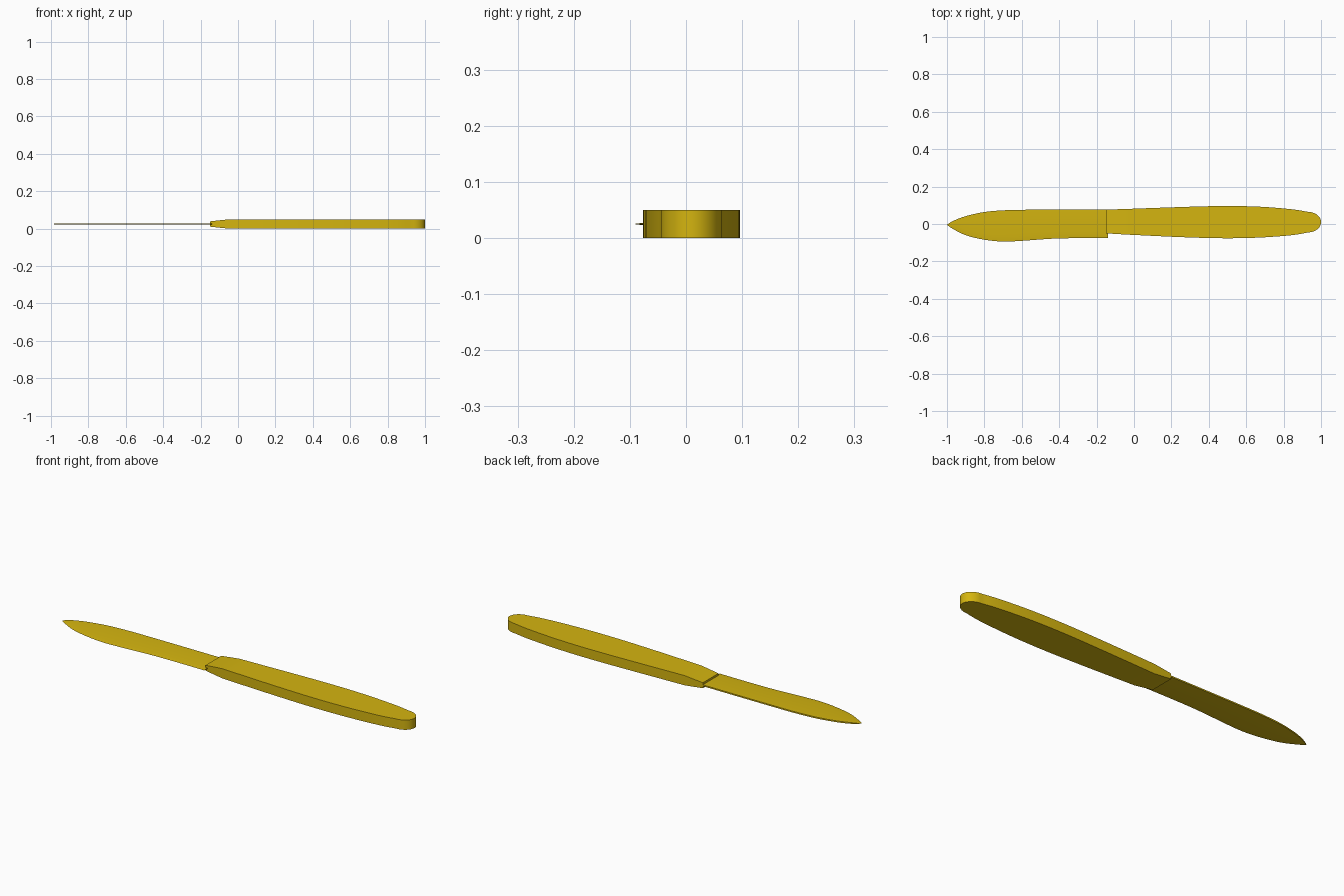
import bpy, bmesh, math

cube = bpy.data.objects.get("Cube")
if cube:
    bpy.data.objects.remove(cube, do_unlink=True)

gold = bpy.data.materials.new("golden yellow")
gold.use_nodes = True
gold.diffuse_color = (0.66, 0.46, 0.005, 1)
gold.node_tree.nodes["Principled BSDF"].inputs["Base Color"].default_value = gold.diffuse_color

MID = 0.025  # height of the centre plane


def smooth_stations(points, steps=4):
    """Refine (x, low y, high y) stations with a Catmull-Rom spline."""
    out = []
    for i in range(len(points) - 1):
        a, b, c, d = (points[min(max(i + k, 0), len(points) - 1)] for k in (-1, 0, 1, 2))
        for s in range(steps):
            t = s / steps
            out.append(tuple(q + 0.5 * t * (r - p + t * (2 * p - 5 * q + 4 * r - w
                             + t * (3 * (q - r) + w - p)))
                             for p, q, r, w in zip(a, b, c, d)))
    return out + [points[-1]]


def loft(name, stations, section):
    """Skin a closed (y, z) section along x and cap both ends."""
    bm = bmesh.new()
    rings = [[bm.verts.new((x, y, MID + z)) for y, z in section(x, lo, hi)]
             for x, lo, hi in stations]
    for r, s in zip(rings, rings[1:]):
        for i in range(len(r)):
            j = (i + 1) % len(r)
            bm.faces.new((r[i], r[j], s[j], s[i]))
    bm.faces.new(rings[0])
    bm.faces.new(rings[-1])
    bmesh.ops.remove_doubles(bm, verts=bm.verts, dist=0.0001)
    bmesh.ops.recalc_face_normals(bm, faces=bm.faces)
    mesh = bpy.data.meshes.new(name)
    bm.to_mesh(mesh)
    bm.free()
    mesh.materials.append(gold)
    obj = bpy.data.objects.new(name, mesh)
    bpy.context.collection.objects.link(obj)
    bpy.ops.object.select_all(action="DESELECT")
    obj.select_set(True)
    bpy.context.view_layer.objects.active = obj
    bpy.ops.object.shade_smooth_by_angle(angle=math.radians(30))


def blade_section(x, lo, hi):
    # flat spine, thin body, sharp cutting edge on the low side
    width = hi - lo
    half = 0.0035 * min(1, width / 0.06)
    bevel = lo + min(0.03, width * 0.4)
    return [(lo, 0), (bevel, half), (hi, half), (hi, -half), (bevel, -half)]


def handle_section(x, lo, hi):
    # thinner towards the blade
    half = 0.014 + 0.011 * min(1, (x + 0.15) / 0.1)
    return [(lo, -half), (lo, half), (hi, half), (hi, -half)]


# Blade, tip to handle
loft("blade", smooth_stations([
    (-1, -0.005, -0.004), (-0.97, -0.025, 0.015), (-0.9, -0.06, 0.042),
    (-0.8, -0.084, 0.064), (-0.7, -0.094, 0.073), (-0.6, -0.09, 0.076),
    (-0.4, -0.077, 0.077), (-0.14, -0.076, 0.077)]), blade_section)

# Handle: tapered neck, long swelling grip, rounded butt
grip = smooth_stations([
    (-0.05, -0.056, 0.08), (0.2, -0.068, 0.089), (0.4, -0.075, 0.095),
    (0.55, -0.076, 0.096), (0.7, -0.071, 0.091), (0.85, -0.059, 0.078),
    (0.93, -0.045, 0.065)])
butt = [(0.93 + 0.07 * math.sin(a), 0.01 - 0.055 * math.cos(a), 0.01 + 0.055 * math.cos(a))
        for a in (math.pi / 2 * i / 10 for i in range(1, 11))]
loft("handle", [(-0.15, -0.05, 0.077)] + grip + butt, handle_section)
